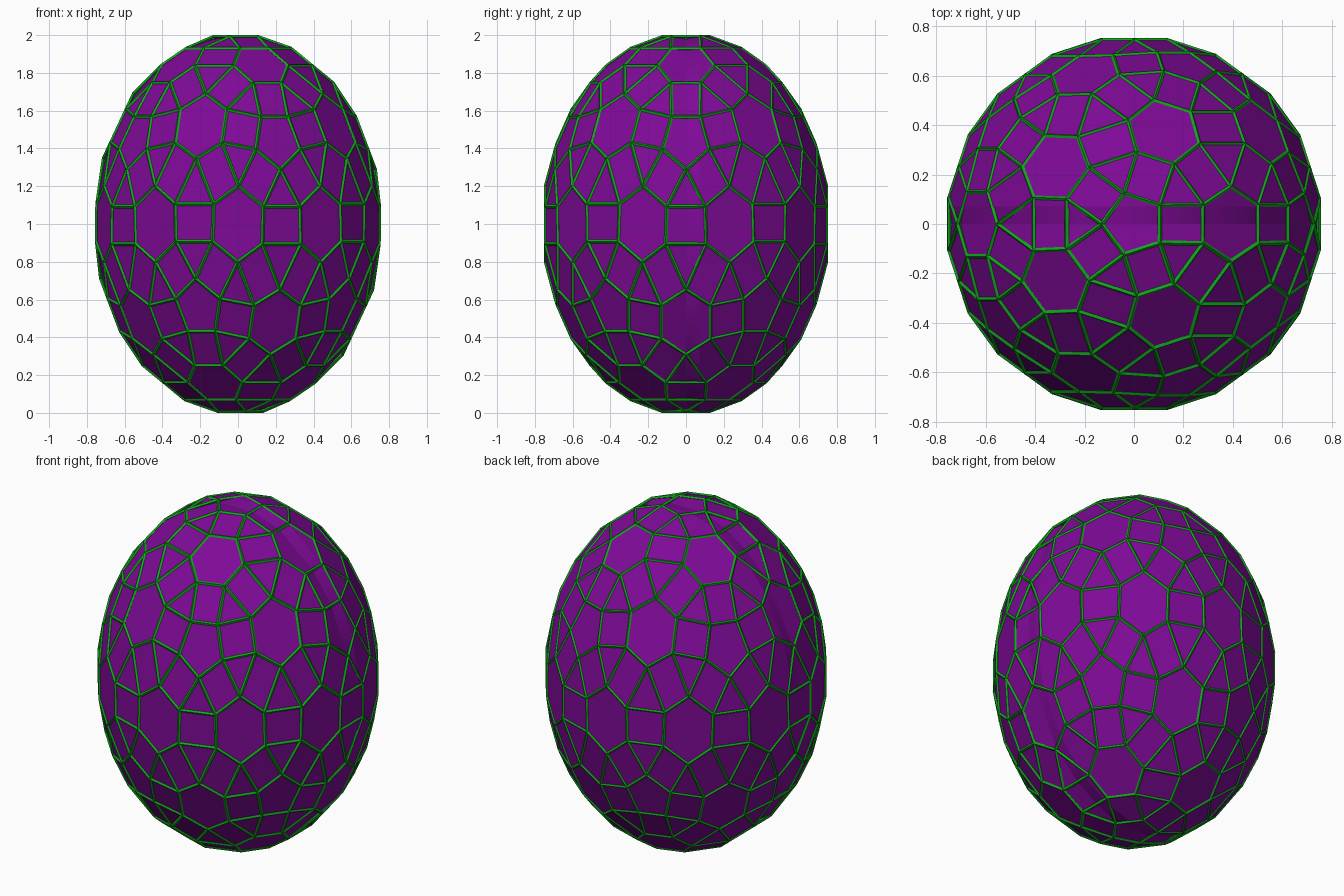
import bpy, bmesh, math
from mathutils import Vector

if "Cube" in bpy.data.objects:
    bpy.data.objects.remove(bpy.data.objects["Cube"])

RX, RZ = 0.758, 1.006        # egg radii
STRUT = 0.0095               # strut half width
PENT, HEX = 0.171, 0.20      # panel radii on the unit sphere


def material(name, rgb):
    m = bpy.data.materials.new(name)
    m.diffuse_color = (*rgb, 1)
    m.use_nodes = True
    m.node_tree.nodes["Principled BSDF"].inputs["Base Color"].default_value = m.diffuse_color
    return m


def make_object(name, bm, mat):
    # Lift the egg so that it stands on the ground
    bmesh.ops.translate(bm, verts=bm.verts[:], vec=(0, 0, 1))
    me = bpy.data.meshes.new(name)
    bm.to_mesh(me)
    bm.free()
    me.materials.append(mat)
    ob = bpy.data.objects.new(name, me)
    bpy.context.collection.objects.link(ob)
    return ob


def egg(p):
    return Vector((p.x * RX, p.y * RX, p.z * RZ))


# Icosahedron corners plus edge midpoints on the unit sphere
lat = math.atan(0.5)
corners = [Vector((0, 0, 1)), Vector((0, 0, -1))]
for k in range(5):
    for sign, start in ((1, 0), (-1, 36)):
        a = math.radians(start + 72 * k)
        corners.append(Vector((math.cos(lat) * math.cos(a),
                               math.cos(lat) * math.sin(a), sign * math.sin(lat))))
mids = [(a + b).normalized() for i, a in enumerate(corners)
        for b in corners[:i] if (a - b).length < 1.2]

# Triangulated sphere whose points are the panel centres
geo = bmesh.new()
for p in corners + mids:
    geo.verts.new(p)
bmesh.ops.convex_hull(geo, input=geo.verts[:])
geo.normal_update()

# Expand it: pentagons and hexagons, joined by squares and triangles
shell = bmesh.new()
point = {}
for f in geo.faces:
    c = f.calc_center_median().normalized()
    for v in f.verts:
        s = PENT if len(v.link_edges) == 5 else HEX
        d = (c - v.co * c.dot(v.co)).normalized()
        point[f, v] = shell.verts.new(v.co * math.sqrt(1 - s * s) + d * s)
for f in geo.faces:
    shell.faces.new([point[f, v] for v in f.verts])
for v in geo.verts:
    side = v.co.orthogonal().normalized()
    up = v.co.cross(side)
    ring = sorted(v.link_faces, key=lambda f: math.atan2(
        f.calc_center_median().dot(up), f.calc_center_median().dot(side)))
    shell.faces.new([point[f, v] for f in ring])
for e in geo.edges:
    f, g = e.link_faces
    a, b = e.verts
    shell.faces.new([point[f, a], point[f, b], point[g, b], point[g, a]])
geo.free()
for v in shell.verts:
    v.co = egg(v.co)
bmesh.ops.recalc_face_normals(shell, faces=shell.faces[:])

# Green struts: ridged bars along every panel edge
bars = bmesh.new()
for e in shell.edges:
    p, q = (v.co.copy() for v in e.verts)
    axis = (q - p).normalized()
    mid = (p + q) / 2
    out = Vector((mid.x / RX**2, mid.y / RX**2, mid.z / RZ**2))
    out = (out - axis * out.dot(axis)).normalized()
    side = axis.cross(out)
    loops = []
    for end, shift in ((p, -1), (q, 1)):
        base = end + axis * shift * STRUT * 0.3
        loops.append([bars.verts.new(base + d * STRUT)
                      for d in (out, side, -out, -side)])
    a, b = loops
    for i in range(4):
        j = (i + 1) % 4
        bars.faces.new((a[i], a[j], b[j], b[i]))
    bars.faces.new(a[::-1])
    bars.faces.new(b)
bmesh.ops.recalc_face_normals(bars, faces=bars.faces[:])
make_object("edge_struts", bars, material("green", (0.006, 0.38, 0.012)))

# Purple shell: the back half swells slightly, leaving a shallow seam at y = 0
for y in (0.0, 0.07):
    bmesh.ops.bisect_plane(shell, geom=shell.verts[:] + shell.edges[:] + shell.faces[:],
                           plane_co=(0, y, 0), plane_no=(0, 1, 0), dist=1e-5)
for v in shell.verts:
    if v.co.y > 0.06:
        v.co *= 1.003
    elif abs(v.co.y) < 1e-4:
        v.co *= 0.988
for f in shell.faces:
    f.smooth = 0 < f.calc_center_median().y < 0.07
make_object("egg_shell", shell, material("purple", (0.21, 0.003, 0.31)))
